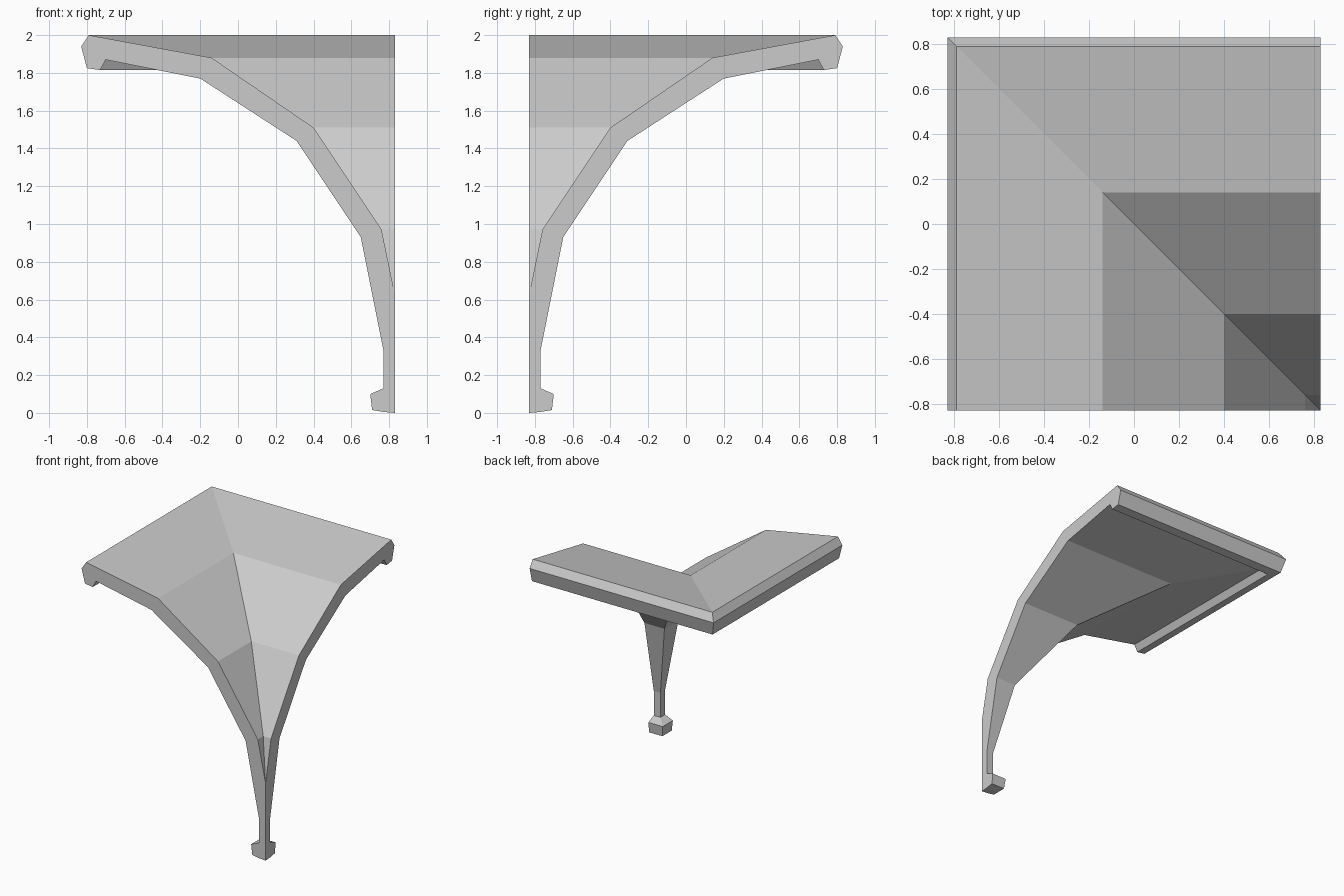
import bpy
import bmesh

cube = bpy.data.objects.get("Cube")
if cube:
    bpy.data.objects.remove(cube, do_unlink=True)

EDGE = 0.83

# Single flat colour
grey = bpy.data.materials.new("light_grey")
grey.use_nodes = True
colour = (0.6, 0.6, 0.6, 1)
grey.diffuse_color = colour
grey.node_tree.nodes["Principled BSDF"].inputs["Base Color"].default_value = colour

# Cross-section as (distance across, height): flared top, foot, underside, rim lip
top = [(-0.79, 2.0), (-0.14, 1.88), (0.4, 1.51), (0.76, 0.97), (EDGE, 0.63)]
foot = [(EDGE, 0), (0.77, 0.005), (0.71, 0.015), (0.7, 0.1), (0.77, 0.13)]
underside = [(0.77, 0.33), (0.65, 0.93), (0.31, 1.44), (-0.2, 1.77), (-0.7, 1.87)]
lip = [(-0.73, 1.815), (-0.8, 1.825), (-EDGE, 1.94)]
profile = top + foot + underside + lip

# Two wings that share one section mitred along the diagonal
bm = bmesh.new()
front = [bm.verts.new((u, -EDGE, z)) for u, z in profile]
mitre = [bm.verts.new((u, -u, z)) for u, z in profile]
side = [bm.verts.new((EDGE, -u, z)) for u, z in profile]
count = len(profile)
for a, b in ((front, mitre), (mitre, side)):
    for i in range(count):
        j = (i + 1) % count
        bm.faces.new((a[i], a[j], b[j], b[i]))

# Flat cut ends, then weld the sections where they meet at the post
bm.faces.new(front)
bm.faces.new(side)
bmesh.ops.remove_doubles(bm, verts=bm.verts, dist=0.0005)
bmesh.ops.recalc_face_normals(bm, faces=bm.faces)

mesh = bpy.data.meshes.new("flared_corner")
bm.to_mesh(mesh)
bm.free()
mesh.materials.append(grey)
corner = bpy.data.objects.new("flared_corner", mesh)
bpy.context.collection.objects.link(corner)
